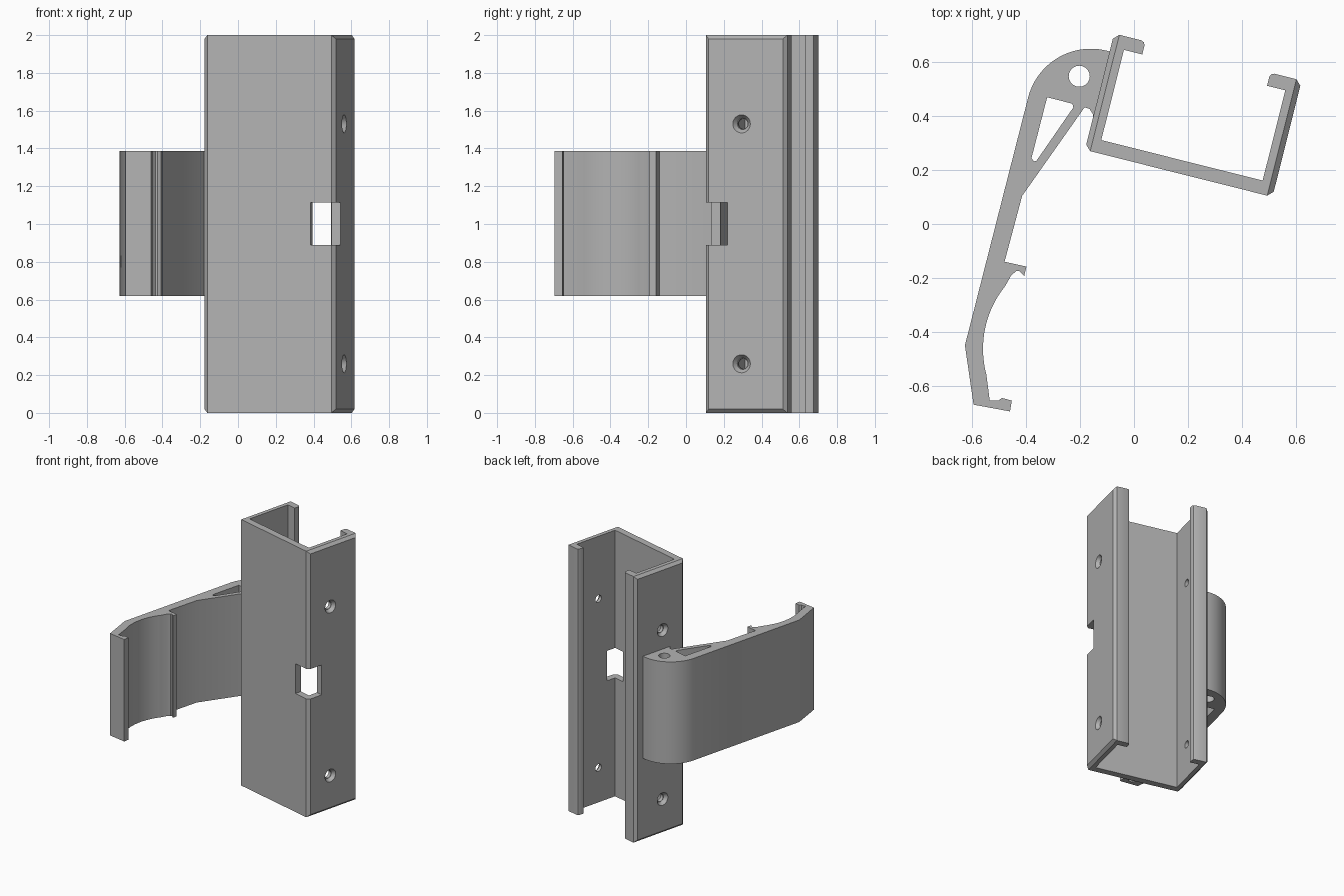
import bpy, bmesh
from math import cos, sin, radians
from mathutils import Matrix, Vector

cube = bpy.data.objects.get("Cube")
if cube:
    bpy.data.objects.remove(cube, do_unlink=True)

grey = bpy.data.materials.new("plain grey")
grey.use_nodes = True
colour = (0.45, 0.45, 0.45, 1)
grey.diffuse_color = colour
grey.node_tree.nodes["Principled BSDF"].inputs["Base Color"].default_value = colour

# Channel dimensions in its own turned frame
WIDTH, DEPTH, HEIGHT, WALL, LIP, CHAMFER = 0.717, 0.445, 2.0, 0.05, 0.12, 0.02
TURN = Matrix.Translation((-0.182, 0.275, 0)) @ Matrix.Rotation(radians(-14.1), 4, "Z")


def make_object(name, bm):
    bmesh.ops.recalc_face_normals(bm, faces=bm.faces)
    mesh = bpy.data.meshes.new(name)
    bm.to_mesh(mesh)
    bm.free()
    mesh.materials.append(grey)
    obj = bpy.data.objects.new(name, mesh)
    bpy.context.collection.objects.link(obj)
    return obj


def prism(name, outline, low, high):
    bm = bmesh.new()
    face = bm.faces.new([bm.verts.new((x, y, low)) for x, y in outline])
    new = bmesh.ops.extrude_face_region(bm, geom=[face])["geom"]
    verts = [v for v in new if isinstance(v, bmesh.types.BMVert)]
    bmesh.ops.translate(bm, verts=verts, vec=(0, 0, high - low))
    return make_object(name, bm)


def rectangle(x0, x1, y0, y1):
    return [(x0, y0), (x1, y0), (x1, y1), (x0, y1)]


def arc(cx, cy, radius, start, end, steps):
    angles = [radians(start + (end - start) * i / steps) for i in range(steps + 1)]
    return [(cx + radius * cos(a), cy + radius * sin(a)) for a in angles]


def cone_along_x(name, x0, x1, r0, r1, y, z):
    bm = bmesh.new()
    bmesh.ops.create_cone(bm, cap_ends=True, segments=32, radius1=r0, radius2=r1,
                          depth=abs(x1 - x0))
    toward = Vector((x1 - x0, 0, 0)).to_track_quat("Z", "Y").to_matrix().to_4x4()
    bm.transform(Matrix.Translation(((x0 + x1) / 2, y, z)) @ toward)
    return make_object(name, bm)


def cut(target, cutter):
    cutter.hide_render = True
    bpy.context.view_layer.objects.active = target
    mod = target.modifiers.new("cut", "BOOLEAN")
    mod.operation, mod.solver, mod.object = "DIFFERENCE", "EXACT", cutter
    bpy.ops.object.modifier_apply(modifier=mod.name)
    bpy.data.objects.remove(cutter, do_unlink=True)


def smooth(obj):
    bpy.ops.object.select_all(action="DESELECT")
    obj.select_set(True)
    bpy.context.view_layer.objects.active = obj
    bpy.ops.object.shade_smooth_by_angle(angle=radians(30))


# Channel block, chamfered around its two side faces
bm = bmesh.new()
bmesh.ops.create_cube(bm, size=1)
bm.transform(Matrix.Translation((WIDTH / 2, DEPTH / 2, HEIGHT / 2))
             @ Matrix.Diagonal((WIDTH, DEPTH, HEIGHT, 1)))
sides = {e for f in bm.faces if abs(f.normal.x) > 0.9 for e in f.edges}
bmesh.ops.bevel(bm, geom=list(sides), offset=CHAMFER, segments=1, affect="EDGES")
channel = make_object("channel", bm)

# Hollow with a slot between two softened lips
half = [(WALL, WALL), (WALL, DEPTH - WALL), (LIP, DEPTH - WALL), (LIP, DEPTH - 0.015),
        (LIP - 0.005, DEPTH - 0.005), (LIP - 0.015, DEPTH), (LIP - 0.015, DEPTH + 0.1)]
hollow = half + [(WIDTH - x, y) for x, y in reversed(half)]
cut(channel, prism("hollow_cutter", hollow, -0.1, HEIGHT + 0.1))

# Window through the right front corner
cut(channel, prism("window_cutter", rectangle(0.583, 0.9, -0.1, 0.122), 0.89, 1.115))

# Countersunk screw holes in both side walls
for z in (0.26, 1.53):
    for outside, inward in ((0, 1), (WIDTH, -1)):
        cut(channel, cone_along_x("screw_cutter", outside - 0.05 * inward,
                                  outside + 0.08 * inward, 0.027, 0.027, 0.2, z))
        cut(channel, cone_along_x("countersink_cutter", outside - 0.01 * inward,
                                  outside + 0.025 * inward, 0.055, 0.03, 0.2, z))
channel.data.transform(TURN)
smooth(channel)

# Side arm: rounded shoulder, straight back, clip jaw with two hooks
outline = arc(-0.16, 0.41, 0.24, 68, 165.5, 24)
outline += [(-0.627, -0.45), (-0.595, -0.67), (-0.46, -0.695), (-0.453, -0.655),
            (-0.49, -0.645), (-0.503, -0.655), (-0.535, -0.655)]
outline += arc(-0.19, -0.463, 0.37, 195, 141, 16)
outline += [(-0.455, -0.19), (-0.437, -0.175), (-0.425, -0.175), (-0.407, -0.192),
            (-0.399, -0.158), (-0.48, -0.14), (-0.415, 0.104), (-0.183, 0.433),
            (-0.165, 0.427), (-0.153, 0.408), (-0.149, 0.38), (-0.13, 0.375)]
arm = prism("side_arm", outline, 0.62, 1.387)
cut(arm, prism("pin_cutter", arc(-0.203, 0.548, 0.039, 0, 348.75, 31), 0.5, 1.5))
pocket = [(-0.322, 0.47), (-0.228, 0.446), (-0.225, 0.432), (-0.362, 0.234),
          (-0.372, 0.232), (-0.38, 0.245)]
cut(arm, prism("pocket_cutter", pocket, 0.5, 1.5))
smooth(arm)
